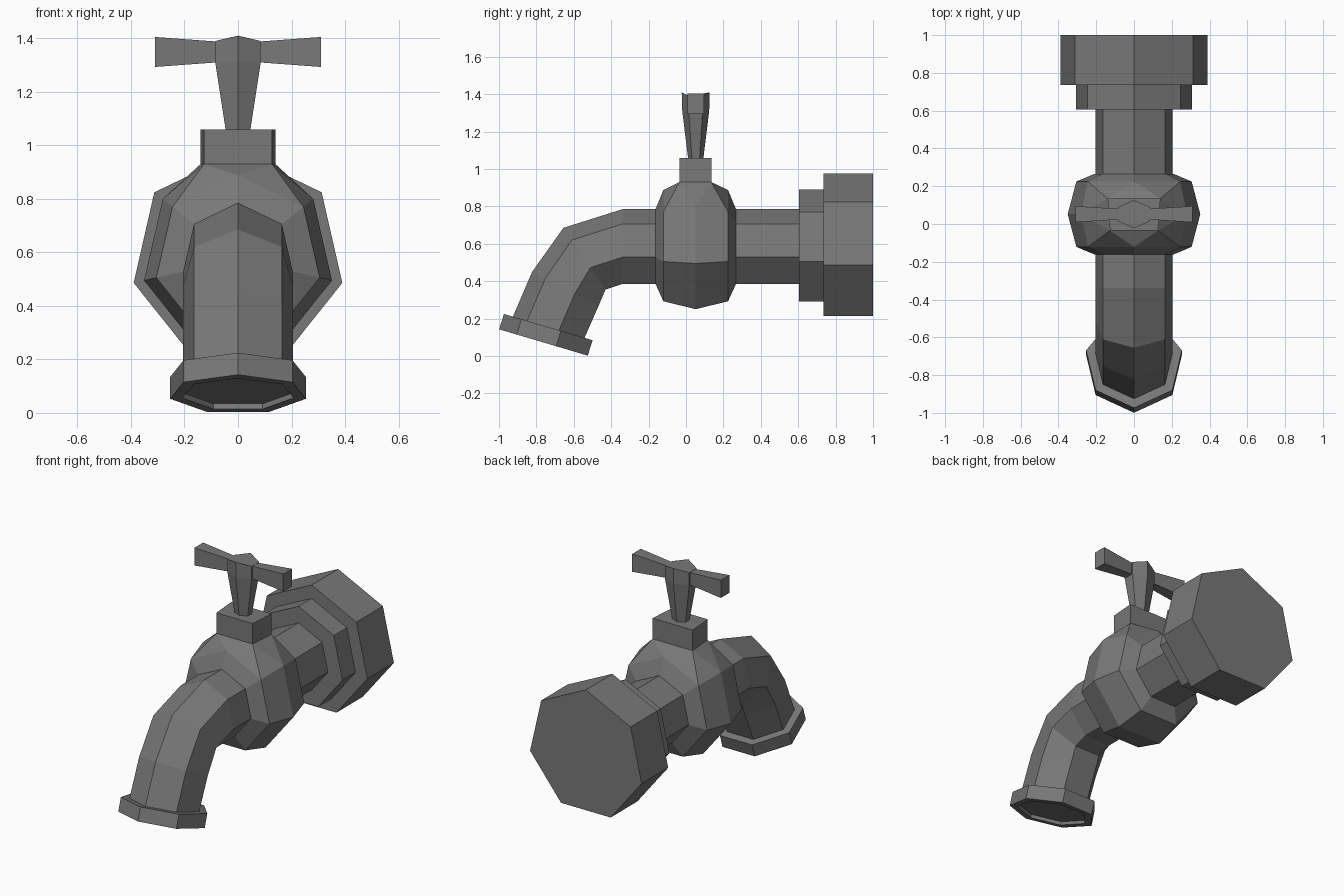
import bpy, bmesh, math

if "Cube" in bpy.data.objects:
    bpy.data.objects.remove(bpy.data.objects["Cube"])

metal = bpy.data.materials.new("dark_grey_metal")
metal.diffuse_color = (0.19, 0.19, 0.19, 1)
metal.use_nodes = True
metal.node_tree.nodes["Principled BSDF"].inputs["Base Color"].default_value = metal.diffuse_color

CY, CZ = 0.052, 0.575   # valve axis in y, pipe axis in z


def finish(name, bm):
    bmesh.ops.recalc_face_normals(bm, faces=bm.faces)
    me = bpy.data.meshes.new(name)
    bm.to_mesh(me)
    bm.free()
    me.materials.append(metal)
    ob = bpy.data.objects.new(name, me)
    bpy.context.collection.objects.link(ob)
    return ob


def heptagon(y, z, tilt, r):
    """Seven-sided ring, its top vertex leaning forward by tilt degrees."""
    t = math.radians(tilt)
    pts = []
    for k in range(7):
        a = 2 * math.pi * k / 7
        up = r * math.cos(a)
        pts.append((r * math.sin(a), y - up * math.sin(t), z + up * math.cos(t)))
    return pts


def loft(name, rings):
    """Skin a list of equal-length point rings and cap both ends."""
    bm = bmesh.new()
    vs = [[bm.verts.new(p) for p in ring] for ring in rings]
    n = len(vs[0])
    for a, b in zip(vs, vs[1:]):
        for i in range(n):
            j = (i + 1) % n
            bm.faces.new((a[i], a[j], b[j], b[i]))
    bm.faces.new(vs[0])
    bm.faces.new(vs[-1])
    return finish(name, bm)


# Pipe with the bent spout
loft("pipe_and_spout", [heptagon(*r) for r in (
    (0.62, CZ, 0, 0.21), (-0.34, CZ, 0, 0.21), (-0.537, 0.512, 34.3, 0.21),
    (-0.636, 0.354, 62.7, 0.21), (-0.724, 0.151, 73.5, 0.21))])

# Spout lip with a shallow recessed opening
loft("spout_lip", [heptagon(*r) for r in (
    (-0.724, 0.151, 73.5, 0.205), (-0.724, 0.151, 73.5, 0.26),
    (-0.750, 0.069, 73.5, 0.26), (-0.750, 0.069, 73.5, 0.213),
    (-0.744, 0.089, 73.5, 0.213))])

# Wall flanges
for name, y0, y1, r in (("inner_flange", 0.605, 0.74, 0.315),
                        ("wall_flange", 0.735, 1.0, 0.40)):
    loft(name, [heptagon(y0, CZ, 0, r), heptagon(y1, CZ, 0, r)])

# Valve body: heptagonal barrel drawn up to the collar
collar = [(-0.127, -0.035), (0.127, -0.035), (0.14, 0.135), (-0.14, 0.135)]
bm = bmesh.new()
for dy, r in ((-0.214, 0.213), (-0.173, 0.313), (0, 0.36), (0.173, 0.313), (0.214, 0.213)):
    ring = heptagon(CY + dy, CZ, 0, r)
    for p in (ring[1:] if dy == 0 else ring):
        bm.verts.new(p)
for x, y in collar:
    bm.verts.new((x, y, 0.93))
bmesh.ops.convex_hull(bm, input=bm.verts)
finish("valve_body", bm)

# Collar
loft("collar", [[(x, y, z) for x, y in collar] for z in (0.92, 1.06)])


# Handle stem and hub: flared hexagon with a ridged top
def hexagon(hx, hy, hm, z, drop=0.0):
    return [(0, CY - hm, z), (hx, CY - hy, z - drop), (hx, CY + hy, z - drop),
            (0, CY + hm, z), (-hx, CY + hy, z - drop), (-hx, CY - hy, z - drop)]


loft("handle_stem", [hexagon(0.045, 0.02, 0.04, 1.05),
                     hexagon(0.085, 0.037, 0.072, 1.31),
                     hexagon(0.085, 0.037, 0.075, 1.41, 0.02)])

# Handle arms, flaring outward
for side, s in (("left", -1), ("right", 1)):
    loft(side + "_handle_arm", [
        [(s * x, CY - hy, z0), (s * x, CY + hy, z0), (s * x, CY + hy, z1), (s * x, CY - hy, z1)]
        for x, hy, z0, z1 in ((0.08, 0.028, 1.31, 1.388), (0.31, 0.043, 1.293, 1.405))])
